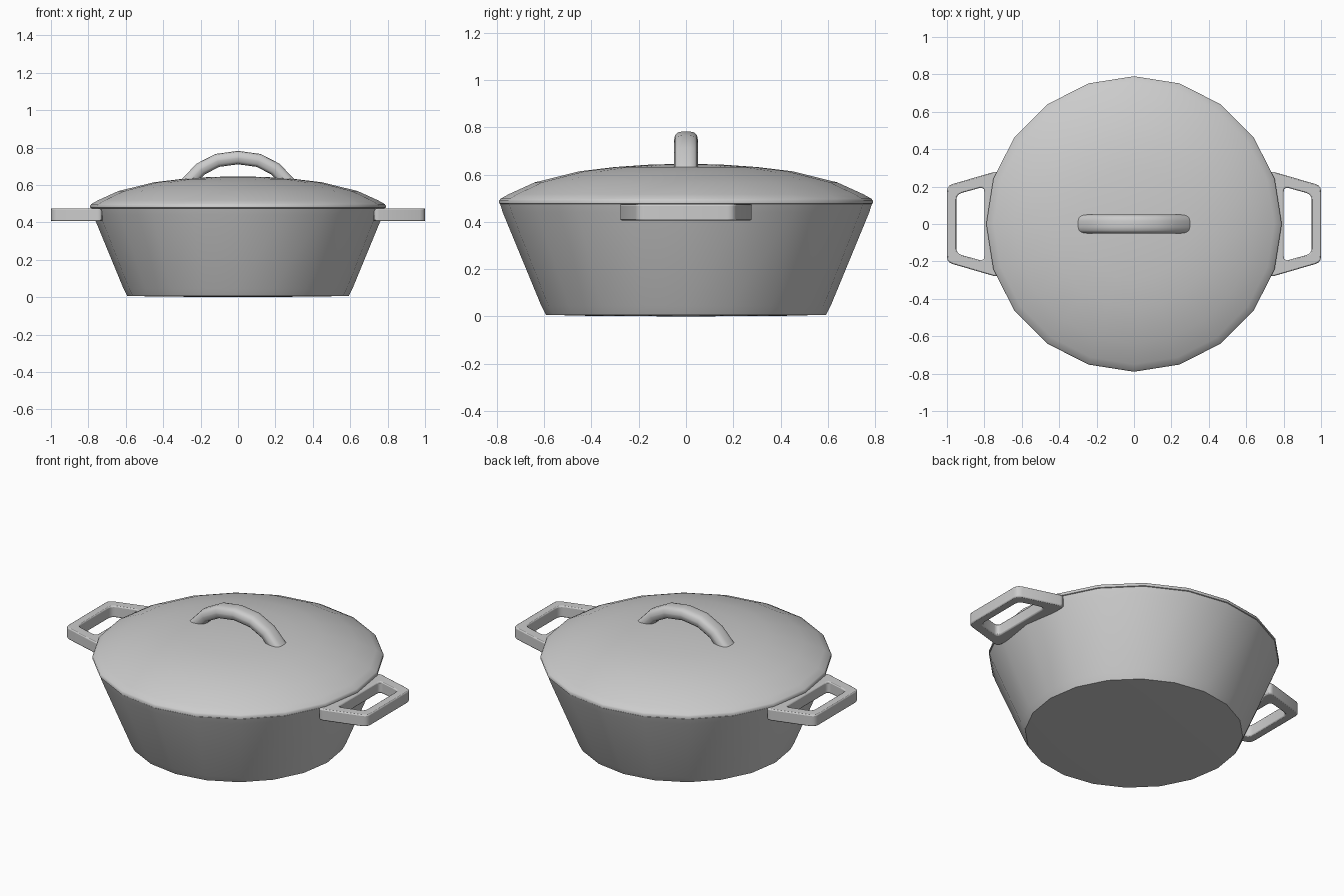
import bpy, bmesh, math
from mathutils import Vector

if "Cube" in bpy.data.objects:
    bpy.data.objects.remove(bpy.data.objects["Cube"])

SIDES = 20


def finish(name, bm, angle=40):
    bmesh.ops.remove_doubles(bm, verts=bm.verts, dist=1e-5)
    bmesh.ops.recalc_face_normals(bm, faces=bm.faces)
    mesh = bpy.data.meshes.new(name)
    bm.to_mesh(mesh)
    bm.free()
    ob = bpy.data.objects.new(name, mesh)
    bpy.context.collection.objects.link(ob)
    bpy.ops.object.select_all(action='DESELECT')
    ob.select_set(True)
    bpy.context.view_layer.objects.active = ob
    bpy.ops.object.shade_smooth_by_angle(angle=math.radians(angle))
    return ob


def lathe(name, profile):
    bm = bmesh.new()
    vs = [bm.verts.new((r, 0, z)) for r, z in profile]
    es = [bm.edges.new(p) for p in zip(vs, vs[1:])]
    bmesh.ops.spin(bm, geom=vs + es, cent=(0, 0, 0), axis=(0, 0, 1),
                   angle=math.tau, steps=SIDES, use_merge=True)
    return finish(name, bm)


def bridge(bm, a, b):
    n = len(a)
    for i in range(n):
        bm.faces.new((a[i], a[(i + 1) % n], b[(i + 1) % n], b[i]))


def rounded(corners, radius, steps=4):
    """Polygon with every corner replaced by a small curve."""
    pts = []
    for i, c in enumerate(corners):
        c = Vector(c)
        p = c + (Vector(corners[i - 1]) - c).normalized() * radius
        q = c + (Vector(corners[(i + 1) % len(corners)]) - c).normalized() * radius
        for k in range(steps):
            t = k / (steps - 1)
            pts.append(p * (1 - t) ** 2 + c * 2 * t * (1 - t) + q * t * t)
    return pts


# Pot body: tapered hollow bowl
lathe("pot_body", [(0, 0), (0.43, 0.003), (0.592, 0.007), (0.612, 0.045),
                   (0.775, 0.44), (0.786, 0.475), (0.735, 0.475),
                   (0.725, 0.44), (0.57, 0.06), (0.55, 0.04), (0, 0.04)])

# Lid: shallow dome with a thin rim
lathe("lid", [(0, 0.645), (0.14, 0.643), (0.30, 0.632), (0.45, 0.614), (0.64, 0.567),
              (0.75, 0.517), (0.784, 0.498), (0.79, 0.49), (0.79, 0.478), (0.784, 0.475),
              (0.735, 0.475), (0.63, 0.535), (0.44, 0.584), (0.14, 0.612), (0, 0.614)])

# Lid handle: rounded section swept along an arch
bm = bmesh.new()
path = [Vector(p) for p in [(-0.275, 0.605), (-0.2, 0.685), (-0.11, 0.731), (0, 0.746),
                            (0.11, 0.731), (0.2, 0.685), (0.275, 0.605)]]
section = rounded([(-0.05, -0.036), (0.05, -0.036), (0.05, 0.036), (-0.05, 0.036)], 0.034)
rings = []
for i, p in enumerate(path):
    d = (path[min(i + 1, 6)] - path[max(i - 1, 0)]).normalized()
    rings.append([bm.verts.new((p.x - d.y * v, u, p.y + d.x * v)) for u, v in section])
for a, b in zip(rings, rings[1:]):
    bridge(bm, a, b)
bm.faces.new(rings[0])
bm.faces.new(rings[-1])
finish("lid_handle", bm, 50)

# Side handles: trapezoid loops, mirrored to the left
bm = bmesh.new()
outer = rounded([(0.725, -0.285), (1.0, -0.205), (1.0, 0.205), (0.725, 0.285)], 0.03)
hole = rounded([(0.80, -0.20), (0.95, -0.158), (0.95, 0.158), (0.80, 0.20)], 0.03)
loops = [[bm.verts.new((p.x, p.y, z)) for p in outline]
         for outline, z in ((outer, 0.406), (outer, 0.475), (hole, 0.475), (hole, 0.406))]
for i in range(4):
    bridge(bm, loops[i], loops[(i + 1) % 4])
handles = finish("side_handles", bm, 50)
bev = handles.modifiers.new("soft_edges", 'BEVEL')
bev.width = 0.007
bev.segments = 2
bev.limit_method = 'ANGLE'
bev.angle_limit = math.radians(60)
mir = handles.modifiers.new("left_side", 'MIRROR')
mir.use_axis = (True, False, False)
